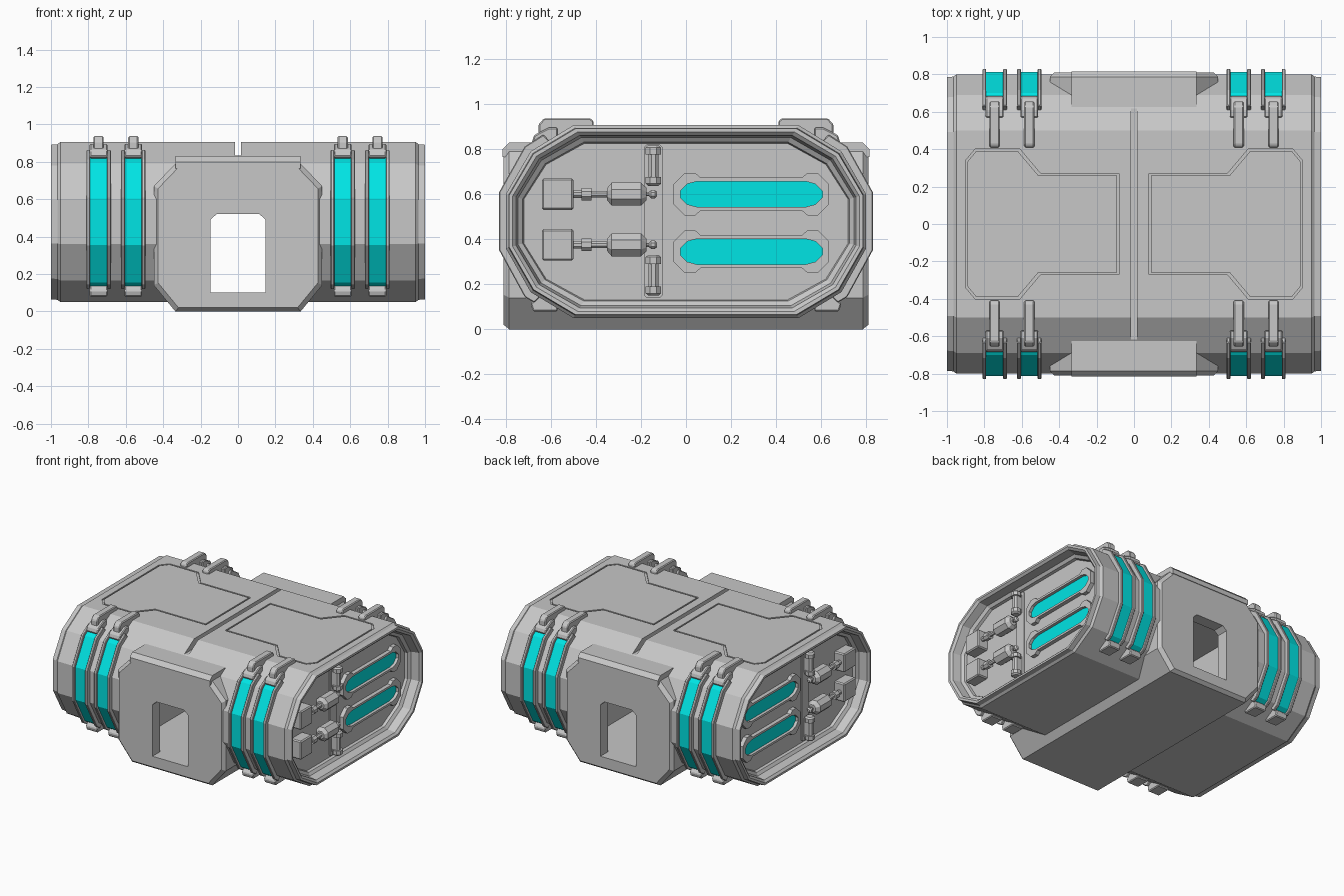
import bpy, bmesh, math

old = bpy.data.objects.get("Cube")
if old:
    bpy.data.objects.remove(old, do_unlink=True)


def material(name, rgb):
    m = bpy.data.materials.new(name)
    m.use_nodes = True
    m.diffuse_color = (*rgb, 1)
    m.node_tree.nodes["Principled BSDF"].inputs["Base Color"].default_value = (*rgb, 1)
    return m


GREY = material("grey_metal", (0.57, 0.57, 0.57))
TEAL = material("teal_light", (0.0, 0.78, 0.78))


def finish(name, bm, mat):
    bmesh.ops.recalc_face_normals(bm, faces=bm.faces)
    me = bpy.data.meshes.new(name)
    bm.to_mesh(me)
    bm.free()
    me.materials.append(mat)
    ob = bpy.data.objects.new(name, me)
    bpy.context.collection.objects.link(ob)
    return ob


def place(axis, t, u, v):
    return {"x": (t, u, v), "y": (u, t, v), "z": (u, v, t)}[axis]


def loft(name, axis, rings, mat=GREY, closed=False):
    """Skin (position, outline) rings along an axis; cap the ends or join them in a loop."""
    bm = bmesh.new()
    loops = [[bm.verts.new(place(axis, t, *p)) for p in pts] for t, pts in rings]
    n = len(loops[0])
    pairs = list(zip(loops, loops[1:]))
    if closed:
        pairs.append((loops[-1], loops[0]))
    else:
        bm.faces.new(loops[0])
        bm.faces.new(loops[-1])
    for a, b in pairs:
        for i in range(n):
            j = (i + 1) % n
            bm.faces.new((a[i], a[j], b[j], b[i]))
    return finish(name, bm, mat)


def prism(name, axis, pts, a, b, mat=GREY):
    return loft(name, axis, [(a, pts), (b, pts)], mat)


def rect(u0, u1, v0, v1):
    return [(u0, v0), (u1, v0), (u1, v1), (u0, v1)]


def circle(u, v, r, n=8):
    return [(u + r * math.cos((i + .5) * math.tau / n),
             v + r * math.sin((i + .5) * math.tau / n)) for i in range(n)]


def symmetric(quarter, u=0, v=0):
    """Reflect a corner outline into all four quadrants around (u, v)."""
    half = quarter + [(x, -y) for x, y in reversed(quarter)]
    return [(u + x, v + y) for x, y in half] + [(u - x, v + y) for x, y in reversed(half)]


def mirror(ob, x=True, y=False):
    m = ob.modifiers.new("mirror", "MIRROR")
    m.use_axis = (x, y, False)
    return ob


def bevel(ob, width):
    m = ob.modifiers.new("bevel", "BEVEL")
    m.width, m.segments = width, 1
    return ob


def cut(ob, cutters):
    """Subtract each cutter from the object."""
    bpy.context.view_layer.objects.active = ob
    for c in cutters:
        m = ob.modifiers.new("cut", "BOOLEAN")
        m.operation, m.solver, m.object = "DIFFERENCE", "EXACT", c
        bpy.ops.object.modifier_apply(modifier=m.name)


def discard(cutters):
    for c in cutters:
        bpy.data.objects.remove(c, do_unlink=True)


# Side profile of the hull (front half in y, z)
SIDE = [(.5, .906), (.69, .79), (.8, .6), (.8, .36), (.69, .165), (.5, .05)]
MID = .478


def inset(pts, o):
    return [(y * (.8 - o) / .8, MID + (z - MID) * (.428 - o) / .428) for y, z in pts]


OCT = SIDE + [(-y, z) for y, z in reversed(SIDE)]

# Hull with stepped rims and recessed ends
FLOOR = .89
steps = [(FLOOR, .08), (.91, .075), (.925, .055), (.985, .045), (1, .03),
         (1, .015), (.965, .012), (.95, 0)]
rings = [(-x, inset(OCT, o)) for x, o in steps] + [(x, inset(OCT, o)) for x, o in reversed(steps)]
hull = loft("hull", "x", rings)

# Central passage block with chamfered corners
corner = [(.45, .14), (.45, .67), (.335, .79)]
outline = [(.335, 0)] + corner + [(-x, z) for x, z in reversed(corner)] + [(-.335, 0)]
face = [(x * .95, .4 + (z - .4) * .95) for x, z in outline]
block = loft("passage_block", "y", [(-.81, face), (-.785, outline), (.785, outline), (.81, face)])
lip = prism("door_canopy", "x", [(.6, .76), (.6, .83), (.785, .83), (.815, .8), (.815, .765)], -.335, .335)
mirror(lip, False, True)

# Doorway and inner room, cut through hull and block
door = [(-.148, .1), (.148, .1), (.148, .49), (.115, .52), (-.115, .52), (-.148, .49)]
openings = [prism("door_cutter", "y", door, -1, 1),
            prism("room_cutter", "y", rect(-.39, .39, .098, .62), -.72, .72)]
cut(block, openings)
seam = prism("seam_cutter", "z", rect(-.016, .016, -1, 1), .835, 1)
cut(hull, openings + [seam])
discard(openings + [seam])


def panel_outline(s, d):
    """Stepped roof panel outline, pulled in by d."""
    half = [(.08 + d, .27 - d), (.5 + d, .27 - d), (.61 + d, .4 - d), (.85 - d / 2, .4 - d), (.9 - d, .34 - d / 2)]
    return [(s * x, y) for x, y in half] + [(s * x, -y) for x, y in reversed(half)]


# Shallow grooves around the roof panels
for s in (1, -1):
    outer, inner = panel_outline(s, 0), panel_outline(s, .011)
    groove = loft("groove_cutter", "z", [(.897, outer), (.95, outer), (.95, inner), (.897, inner)], closed=True)
    cut(hull, [groove])
    discard([groove])


def wrap(start, end, out):
    """Strip outline that hugs the hull side and stands out from it."""
    path = [start] + SIDE[1:-1] + [end]
    return inset(path, -out) + list(reversed(inset(path, .02)))


# Light bands, side rails and clips around the flanks
for i, x in enumerate((.56, .745)):
    tag = ("inner", "outer")[i]
    mirror(prism(f"{tag}_light_band", "x", wrap((.65, .815), (.65, .14), .013),
                 x - .046, x + .046, TEAL), True, True)
    for side in (-1, 1):
        c = x + side * .055
        rail = prism(f"{tag}_band_rail", "x", wrap((.61, .839), (.65, .142), .03), c - .01, c + .01)
        mirror(bevel(rail, .004), True, True)
    parts = {
        "top_arm": (.027, [(.41, .89), (.41, .925), (.425, .937), (.63, .937), (.655, .91), (.655, .82)]),
        "top_clip": (.048, [(.57, .84), (.57, .895), (.61, .895), (.675, .862), (.685, .828), (.64, .8)]),
        "bottom_clip": (.048, [(.57, .12), (.57, .08), (.68, .08), (.69, .112), (.65, .16)]),
    }
    for part, (w, pts) in parts.items():
        mirror(bevel(prism(f"{tag}_{part}", "x", pts, x - w, x + w), .006), True, True)

# Lit slots on the recessed ends
slot = [(.24, .057), (.285, .045), (.315, .015)]
frame = [(.225, .073), (.25, .095), (.295, .095), (.345, .045)]
for z in (.6, .345):
    ob = prism("slot_frame", "x", symmetric(frame, .29, z), FLOOR - .01, FLOOR + .03)
    hole = prism("slot_cutter", "x", symmetric(slot, .29, z), FLOOR - .1, 1)
    cut(ob, [hole])
    discard([hole])
    mirror(ob)
    mirror(prism("slot_light", "x", symmetric(slot, .29, z), FLOOR - .001, FLOOR + .008, TEAL))

# Vertical pipe channel beside the slots
mirror(prism("pipe_channel", "x", symmetric([(.03, .34), (.04, .33)], -.145, .48),
             FLOOR - .005, FLOOR + .008))
AXIS = FLOOR + .045


def turned(name, axis, centre, stations):
    """Eight-sided turned part from (position, radius) stations."""
    return mirror(loft(name, axis, [(t, circle(*centre, r)) for t, r in stations]))


for z in (.375, .6):
    # Junction box, coupling rod, canister and end knob
    mirror(bevel(prism("junction_box", "x", rect(-.64, -.5, z - .07, z + .07),
                       FLOOR - .005, FLOOR + .085), .008))
    turned("coupling_rod", "y", (AXIS, z),
           [(-.51, .018), (-.465, .018), (-.465, .03), (-.42, .03), (-.42, .016), (-.34, .016)])
    turned("canister", "y", (AXIS, z),
           [(-.35, .03), (-.33, .055), (-.2, .055), (-.175, .03), (-.175, .01), (-.155, .01)])
    turned("knob", "y", (AXIS, z), [(-.165, .01), (-.155, .02), (-.138, .02), (-.128, .01)])
    mirror(prism("canister_mount", "x", rect(-.31, -.22, z - .03, z + .03), FLOOR - .005, AXIS))

for z in (.24, .727):
    # Capped vertical pipes with a thinner middle
    turned("vertical_pipe", "z", (AXIS, -.145),
           [(z - .09, .025), (z - .08, .037), (z - .05, .037), (z - .05, .024),
            (z + .05, .024), (z + .05, .037), (z + .08, .037), (z + .09, .025)])
    mirror(prism("pipe_mount", "x", rect(-.165, -.125, z - .07, z + .07), FLOOR - .005, AXIS))
